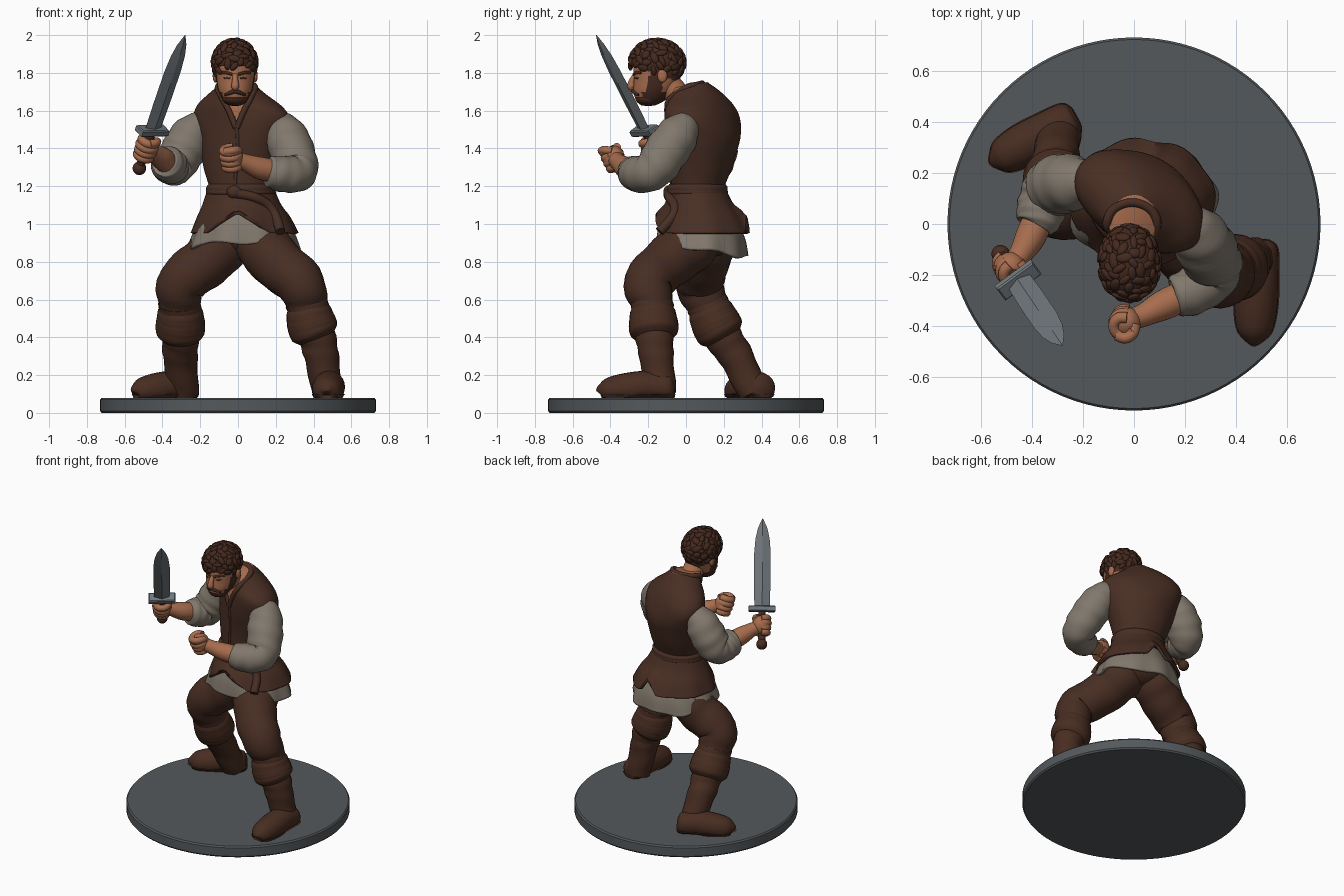
import bpy, bmesh, math, random
from mathutils import Vector, Matrix
from mathutils.bvhtree import BVHTree

if "Cube" in bpy.data.objects:
    bpy.data.objects.remove(bpy.data.objects["Cube"])

random.seed(4)
sin, cos, pi = math.sin, math.cos, math.pi

def mat(name, rgb):
    m = bpy.data.materials.new(name)
    m.diffuse_color = [((c / 255 + .055) / 1.055) ** 2.4 for c in bytes.fromhex(rgb)] + [1]
    m.use_nodes = True
    m.node_tree.nodes["Principled BSDF"].inputs["Base Color"].default_value = m.diffuse_color
    return m

LEATHER = mat("vest brown", "482e23")
TROUSER = mat("trouser brown", "472d22")
BOOT = mat("boot brown", "482d21")
HAIR = mat("hair brown", "44291e")
SKIN = mat("skin", "a86d4e")
LINEN = mat("linen grey", "81786c")
STEEL = mat("steel", "70777c")
STONE = mat("base grey", "54595c")

def smooth_path(pts, sub):
    # Catmull-Rom through tuples of any length
    out, n = [], len(pts)
    for i in range(n - 1):
        quad = list(zip(pts[max(i - 1, 0)], pts[i], pts[i + 1], pts[min(i + 2, n - 1)]))
        for k in range(sub):
            t = k / sub
            out.append([b + .5 * t * (c - a + t * (2 * a - 5 * b + 4 * c - d + t * (3 * (b - c) + d - a))) for a, b, c, d in quad])
    return out + [list(pts[-1])]

def finish(bm, name, mats, angle=50):
    me = bpy.data.meshes.new(name)
    bmesh.ops.recalc_face_normals(bm, faces=bm.faces)
    bm.to_mesh(me)
    bm.free()
    for m in mats:
        me.materials.append(m)
    me.shade_smooth()
    me.set_sharp_from_angle(angle=math.radians(angle))
    ob = bpy.data.objects.new(name, me)
    bpy.context.collection.objects.link(ob)
    return ob

def loft(name, rings, mats, cap=True, angle=50):
    bm = bmesh.new()
    vs = [[bm.verts.new(p) for p in r] for r in rings]
    n = len(vs[0])
    for a, b in zip(vs, vs[1:]):
        for i in range(n):
            bm.faces.new((a[i], a[(i + 1) % n], b[(i + 1) % n], b[i]))
    if cap:
        bm.faces.new(vs[0][::-1])
        bm.faces.new(vs[-1])
    return finish(bm, name, mats, angle)

def tube(name, pts, m, n=20, fold=0, zmin=-9, zmax=9):
    # round limb through (x, y, z, radius) points, with optional cloth folds
    p = smooth_path(pts, 5)
    c = [Vector(q[:3]) for q in p]
    rings, u = [], None
    for i, q in enumerate(p):
        t = (c[min(i + 1, len(c) - 1)] - c[max(i - 1, 0)]).normalized()
        u = t.orthogonal() if u is None else u - t * u.dot(t)
        u.normalize()
        v, ring = t.cross(u), []
        for k in range(n):
            a = 2 * pi * k / n
            r = q[3] * (1 + fold * (sin(i * 1.5 + 1.6 * sin(a + 1)) + sin(3 * a + i) / 2))
            w = c[i] + (u * cos(a) + v * sin(a)) * r
            w.z = min(max(w.z, zmin), zmax)
            ring.append(w)
        rings.append(ring)
    return loft(name, rings, [m])

def stack(name, levels, mats, cap=True, twist=-30, shape=None, tilt=lambda z: 0):
    # body section through (cx, cy, z, rx, ry) levels, turning towards the shoulders
    p, rings, n = smooth_path(levels, 6), [], 64
    for i, (cx, cy, z, rx, ry) in enumerate(p):
        t = math.radians(twist * min(max((z - 1.1) / .35, 0), 1))
        ring = []
        for k in range(n):
            a = 2 * pi * k / n
            f, dz = shape(a, i / (len(p) - 1)) if shape else (1, 0)
            v = Matrix.Rotation(t, 2) @ Vector((rx * f * cos(a), ry * f * sin(a)))
            ring.append((cx + v.x, cy + v.y, z + tilt(z) * v.y + dz))
        rings.append(ring)
    return loft(name, rings, mats, cap)

def ball(name, c, r, m):
    bm = bmesh.new()
    bmesh.ops.create_uvsphere(bm, u_segments=20, v_segments=12, radius=1)
    bmesh.ops.transform(bm, matrix=Matrix.Translation(c) @ Matrix.Diagonal((*r, 1)), verts=bm.verts)
    return finish(bm, name, [m])

def snapper(ob):
    # finds the front surface of a part
    tree = BVHTree.FromPolygons([v.co for v in ob.data.vertices], [p.vertices for p in ob.data.polygons])
    def snap(x, z, r, off=0):
        hit = tree.ray_cast(Vector((x, -2, z)), Vector((0, 1, 0)))[0]
        return (x, (hit.y if hit else -.05) - off, z, r)
    return snap

# round base
loft("base", [[(r * cos(k * pi / 48), r * sin(k * pi / 48), z) for k in range(96)]
              for r, z in ((.722, 0), (.73, .01), (.73, .07), (.722, .08))], [STONE], angle=30)

# legs: one centre line per side, shared heights and thicknesses
HEIGHT = (.99, .9, .8, .69, .58, .48, .38, .28, .1)
THICK = (.13, .15, .14, .13, .112, .106, .098, .09, .08)
def leg(side, line, heel, toe):
    pts = [(x, y, z, r) for (x, y), z, r in zip(line, HEIGHT, THICK)]
    tube(side + "_trouser_leg", pts[:6], TROUSER, 24, .022)
    tube(side + "_boot_shaft", pts[4:], BOOT, 24, .028)
    cuff = smooth_path(pts[4:7], 4)[1:]
    tube(side + "_boot_cuff", [(*q[:3], r) for q, r in zip(cuff, (.108, .12, .125, .13, .131, .127, .1))], BOOT, 24, .003)
    h, t = Vector(heel), Vector(toe)
    foot = [(*h.lerp(t, f), z, r) for f, z, r in ((0, .13, .04), (.08, .13, .074), (.35, .14, .083), (.65, .125, .085),
                                                  (.88, .115, .07), (.98, .11, .04), (1, .105, .012))]
    tube(side + "_boot_foot", foot, BOOT, 24, 0, .09)
    tube(side + "_boot_sole", [(x, y, z, r + .004) for x, y, z, r in foot], BOOT, 24, 0, .08, .1)

leg("left", ((.09, .09), (.13, .03), (.2, -.09), (.325, -.2), (.365, -.18), (.387, -.173), (.425, -.165), (.445, -.155), (.475, -.13)),
    (.49, -.06), (.47, -.46))
leg("right", ((-.03, .12), (-.08, .11), (-.17, .09), (-.3, .07), (-.308, .11), (-.305, .155), (-.305, .21), (-.305, .275), (-.285, .36)),
    (-.225, .42), (-.55, .245))
ball("trouser_seat", (.03, .1, .93), (.18, .16, .11), TROUSER)

# shirt hem, and vest skirt split front and back
hem = stack("shirt_hem", [(.02, .07, 1.1, .17, .15), (.03, .08, .97, .25, .215), (.03, .08, .862, .29, .235)], [LINEN], False,
            shape=lambda a, t: (1 + .03 * t * sin(9 * a), .01 * t * sin(5 * a)), tilt=lambda z: -.17)
def split(a, t):
    gap = lambda c, w: max(0, 1 - abs((a - c + pi) % (2 * pi) - pi) / w)
    return 1 + .018 * t * sin(8 * a), t * t * (.12 * gap(4.57, .65) + .1 * gap(1.4, .25))
skirt = stack("vest_skirt", [(.015, .06, 1.19, .165, .14), (.02, .07, 1.1, .2, .172), (.03, .08, 1.03, .24, .21), (.035, .085, .95, .275, .243)],
              [LEATHER], False, shape=split)
for ob in (hem, skirt):
    s = ob.modifiers.new("thickness", "SOLIDIFY")
    s.thickness, s.offset = .018, 0

# vest body, reaching over the shoulders and up to the nape
vest = stack("vest", [(.015, .06, 1.1, .175, .145), (.015, .06, 1.18, .165, .14), (.015, .08, 1.3, .2, .16), (.025, .092, 1.45, .245, .178),
                      (.022, .085, 1.55, .278, .168), (.012, .07, 1.62, .25, .15), (0, .05, 1.685, .165, .12), (-.005, .015, 1.735, .092, .1)],
             [LEATHER, SKIN], shape=lambda a, t: (1 + .008 * sin(5 * a + 14 * t) * sin(pi * t), 0), tilt=lambda z: max(0, z - 1.55) * .9)
for p in vest.data.polygons:  # open neck
    c = p.center
    if c.z > 1.53 and p.normal.y < -.05 and abs(c.x + .008) < (c.z - 1.53) * .5:
        p.material_index = 1
on_vest, on_skirt = snapper(vest), snapper(skirt)
lapel = lambda s: [on_vest(-.008 + s * x, z, .016) for x, z in ((.003, 1.51), (.04, 1.6), (.072, 1.66))]
nape = [(-.008 + .098 * cos(a), .0 + .085 * sin(a), 1.72 + .022 * sin(a), .018) for a in (k * pi / 4 for k in range(5))]
tube("vest_collar", lapel(1) + nape + lapel(-1)[::-1], LEATHER, 12)
tube("vest_front_edge", [on_vest(-.008 + .006 * sin(i), 1.52 - i * .066, .009) for i in range(6)], LEATHER, 10)

# belt, knot and tail
stack("belt", [(.015, .06, 1.145 + i * .017, .17 + e, .146 + e) for i, e in enumerate((0, .015, .014, .013, 0))], [LEATHER])
ball("belt_knot", (-.02, -.095, 1.17), (.04, .025, .034), LEATHER)
tube("belt_tail", [on_skirt(x, z, .026, .008) for x, z in ((0, 1.16), (.09, 1.14), (.16, 1.1), (.2, 1.04))] + [(.225, -.14, .96, .026)], LEATHER, 12)

# arms: sleeve line, then bare forearm to the wrist
def arm(side, sleeve, forearm):
    tube(side + "_sleeve", [(*p, r) for p, r in zip(sleeve, (.07, .108, .118, .11, .098, .096, .083, .058))], LINEN, 28, .025)
    tube(side + "_forearm", [(*p, r) for p, r in zip(forearm, (.06, .06, .046, .044))], SKIN)

arm("left", ((.2, .015, 1.54), (.245, -.035, 1.48), (.285, -.1, 1.39), (.315, -.16, 1.3), (.305, -.21, 1.265), (.24, -.255, 1.265),
             (.17, -.285, 1.275), (.155, -.29, 1.277)),
    ((.22, -.27, 1.275), (.12, -.315, 1.295), (.04, -.355, 1.325), (0, -.37, 1.34)))
arm("right", ((-.17, .16, 1.54), (-.235, .16, 1.48), (-.29, .155, 1.39), (-.33, .135, 1.32), (-.352, .1, 1.305), (-.365, .05, 1.315),
              (-.38, 0, 1.33), (-.385, -.012, 1.333)),
    ((-.365, .04, 1.32), (-.405, -.05, 1.35), (-.445, -.12, 1.38), (-.47, -.15, 1.39)))

def fist(name, c, axis, out):
    # palm, four curled fingers round the axis, and a thumb
    c, ax = Vector(c), Vector(axis).normalized()
    u = (Vector(out) - ax * ax.dot(Vector(out))).normalized()
    v = ax.cross(u)
    curl = lambda a, h, r: c + ax * h + (u * cos(a) + v * sin(a)) * r
    ball(name + "_palm", c - u * .004, (.06, .06, .064), SKIN)
    for i in range(4):
        tube(name + "_finger", [(*curl(.8 * k - 2.2, .045 - .031 * i, .042 - .003 * abs(i - 1)), .023) for k in range(7)], SKIN, 10)
    tube(name + "_thumb", [(*curl(3 - .8 * k, .057 - .012 * (k - 2) ** 2 / 2, .044), .022) for k in range(4)], SKIN, 10)

tip, pommel = Vector((-.28, -.475, 2)), Vector((-.522, -.118, 1.295))
D = (tip - pommel).normalized()
fist("left_fist", (-.035, -.385, 1.35), (-.1, -.35, .9), (-.9, -.35, .15))
fist("right_fist", pommel + D * .125, D, (-.3, -.9, .1))

# sword, built along its axis from (distance, half width, half thickness)
W = Vector((.8, .6, 0))
W = (W - D * W.dot(D)).normalized()
T = D.cross(W)
L = (tip - pommel).length
def sword_part(name, secs, m, n, turn=0, k=1):
    loft(name, [[pommel + D * s + W * (k * w * cos(2 * pi * i / n + turn)) + T * (k * t * sin(2 * pi * i / n + turn)) for i in range(n)]
                for s, w, t in secs], [m], True, 25)
sword_part("blade", [(.23, .05, .018), (.4, .054, .018), (.6, .054, .016), (L - .13, .046, .014), (L - .06, .03, .01), (L, .002, .002)], STEEL, 4)
sword_part("guard", [(.214, .086, .03), (.22, .092, .036), (.246, .092, .036), (.252, .086, .03)], STEEL, 4, pi / 4, 1.35)
sword_part("grip", [(0, .022, .022), (.11, .026, .024), (.22, .022, .022)], BOOT, 16)
ball("pommel", pommel, (.036, .036, .036), BOOT)

# neck and head
tube("neck", [(0, -.02, 1.64, .06), (-.005, -.05, 1.69, .066), (-.012, -.12, 1.76, .072)], SKIN)
head = stack("head", [(-.015, cy, z, r, r * 1.2) for cy, z, r in ((-.2, 1.628, .03), (-.19, 1.65, .06), (-.172, 1.7, .088), (-.155, 1.76, .101),
             (-.15, 1.83, .106), (-.15, 1.9, .1), (-.15, 1.95, .068), (-.15, 1.97, .02))], [SKIN, HAIR], twist=0)
for p in head.data.polygons:  # beard, sideburns and scalp
    c = p.center
    if c.z < 1.675 or (c.z < 1.7 and c.y > -.235) or (c.z < 1.84 and -.19 - (1.8 - c.z) / 4 < c.y < -.125) or c.z > 1.73 - .45 * c.y:
        p.material_index = 1
on_face = snapper(head)
ball("beard", (-.015, -.2, 1.664), (.068, .068, .04), HAIR)
tube("moustache", [on_face(-.015 + k * .027, 1.704 - abs(k) * .01, .013 - abs(k) * .003) for k in range(-2, 3)], HAIR, 12)
tube("nose", [(-.015, -.268, 1.79, .013), (-.015, -.287, 1.755, .017), (-.015, -.29, 1.727, .021), (-.015, -.28, 1.715, .012)], SKIN, 14)
for s in (-1, 1):
    tube("eyebrow", [on_face(-.015 + s * (.016 + .031 * k), 1.792 + .009 * min(k, 1), .008) for k in range(3)], HAIR, 10)
    tube("eye", [on_face(-.015 + s * (.024 + .018 * k), 1.772, .006 - .003 * abs(k - 1), -.002) for k in range(3)], HAIR, 8)
    ball("ear", (-.015 + s * .105, -.125, 1.785), (.014, .026, .036), SKIN)

# curly hair: a cap plus seeded flat curls above a slanted hairline
bm = bmesh.new()
hc, hr = Vector((-.018, -.153, 1.855)), Vector((.117, .146, .122))
bmesh.ops.create_uvsphere(bm, u_segments=32, v_segments=20, radius=1)
for v in bm.verts:
    v.co = hc + v.co * hr
low = lambda p: p.z < 1.7 - .45 * p.y
bmesh.ops.delete(bm, geom=[v for v in bm.verts if low(v.co)], context="VERTS")
for i in range(120):
    z, a = 1 - (2 * i + 1) / 120, i * 2.4 + random.random() * .3
    r = math.sqrt(1 - z * z)
    out = Vector((r * cos(a), r * sin(a), z))
    p = hc + out * hr
    if not low(p):
        q = Matrix.Translation(p) @ out.to_track_quat('Z', 'Y').to_matrix().to_4x4() @ Matrix.Rotation(random.random() * 6, 4, 'Z')
        q = q @ Matrix.Diagonal((random.uniform(.024, .036), random.uniform(.014, .022), .011, 1))
        bmesh.ops.create_icosphere(bm, subdivisions=2, radius=1, matrix=q)
finish(bm, "curly_hair", [HAIR], 60)
